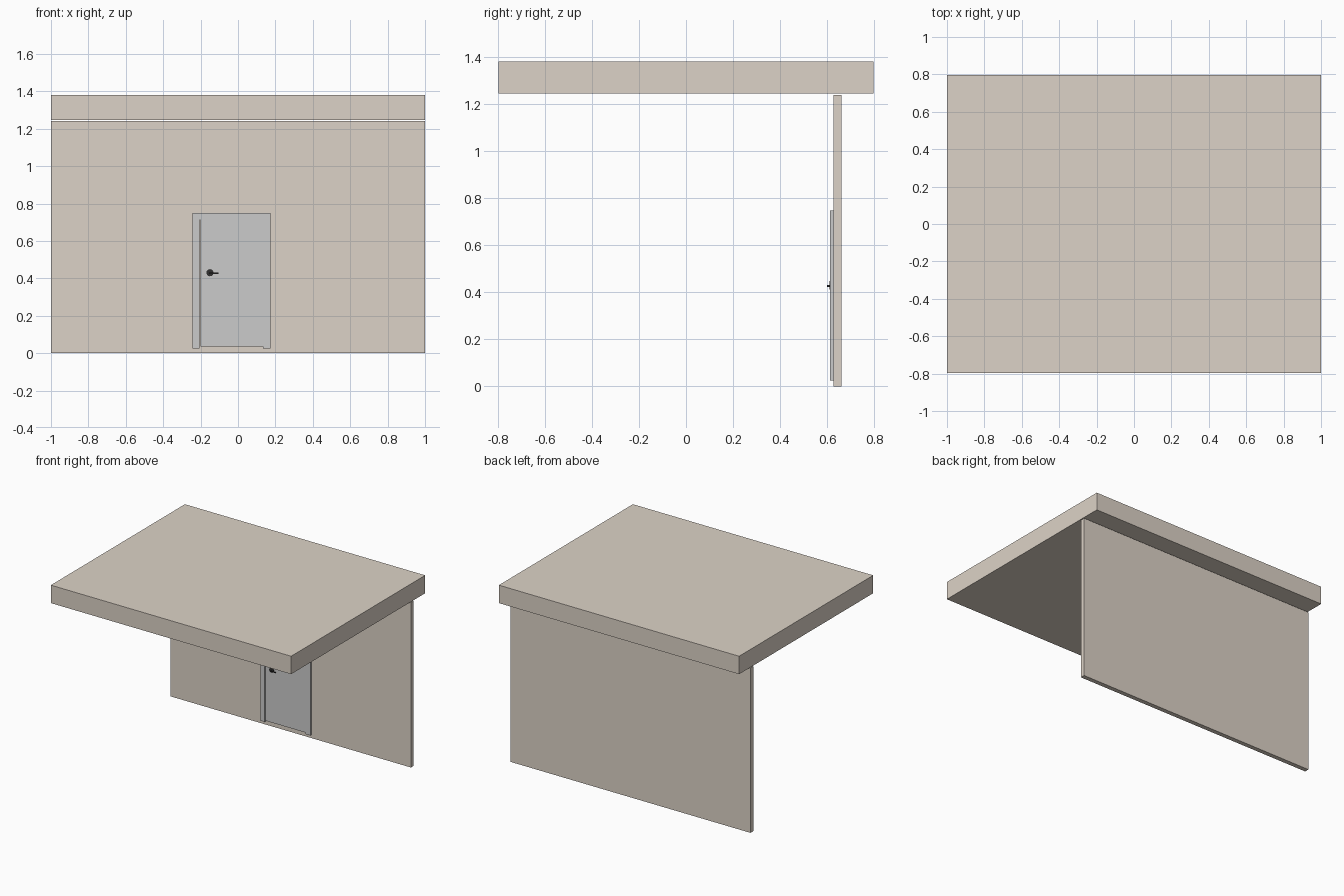
import bpy, bmesh, math
from mathutils import Matrix

if "Cube" in bpy.data.objects:
    bpy.data.objects.remove(bpy.data.objects["Cube"])

tan = bpy.data.materials.new("tan_plaster")
tan.diffuse_color = (0.72, 0.65, 0.57, 1)
tan.use_nodes = True
tan.node_tree.nodes["Principled BSDF"].inputs["Base Color"].default_value = tan.diffuse_color
black = bpy.data.materials.new("black_metal")
black.diffuse_color = (0.03, 0.03, 0.03, 1)
black.use_nodes = True
black.node_tree.nodes["Principled BSDF"].inputs["Base Color"].default_value = black.diffuse_color


def finish(name, bm, mat=None):
    bmesh.ops.recalc_face_normals(bm, faces=bm.faces)
    mesh = bpy.data.meshes.new(name)
    bm.to_mesh(mesh)
    bm.free()
    obj = bpy.data.objects.new(name, mesh)
    bpy.context.collection.objects.link(obj)
    if mat:
        mesh.materials.append(mat)
    return obj


def box(name, x, y, z, mat=None):
    bm = bmesh.new()
    bmesh.ops.create_cube(bm, size=1)
    for v in bm.verts:
        for i, (lo, hi) in enumerate((x, y, z)):
            v.co[i] = lo if v.co[i] < 0 else hi
    return finish(name, bm, mat)


def extrude_profile(name, points, y0, y1):
    bm = bmesh.new()
    face = bm.faces.new([bm.verts.new((x, y0, z)) for x, z in points])
    ext = bmesh.ops.extrude_face_region(bm, geom=[face])
    verts = [g for g in ext["geom"] if isinstance(g, bmesh.types.BMVert)]
    bmesh.ops.translate(bm, verts=verts, vec=(0, y1 - y0, 0))
    return finish(name, bm)


def disc(name, x, z, radius, y0, y1, segments):
    bm = bmesh.new()
    place = Matrix.Translation((x, (y0 + y1) / 2, z)) @ Matrix.Rotation(math.pi / 2, 4, 'X')
    bmesh.ops.create_cone(bm, cap_ends=True, segments=segments, radius1=radius,
                          radius2=radius, depth=y1 - y0, matrix=place)
    return finish(name, bm, black)


# Thick flat roof overhanging the back wall
box("roof_slab", (-1, 1), (-0.797, 0.797), (1.246, 1.381), tan)
box("back_wall", (-1, 1), (0.627, 0.661), (0, 1.24), tan)

# Door frame: upside-down U around the door leaf
extrude_profile("door_frame", [(-0.243, 0.025), (-0.243, 0.748), (0.174, 0.748), (0.174, 0.025),
                               (0.134, 0.025), (0.134, 0.712), (-0.207, 0.712), (-0.207, 0.025)],
                0.613, 0.63)

# Door leaf with a slim gap on the latch side
box("door_leaf", (-0.201, 0.134), (0.6135, 0.63), (0.036, 0.712))

# Lever handle: rosette, spindle and lever
disc("handle_rosette", -0.15, 0.43, 0.019, 0.611, 0.615, 24)
disc("handle_spindle", -0.15, 0.427, 0.004, 0.600, 0.612, 12)
box("handle_lever", (-0.154, -0.105), (0.599, 0.603), (0.424, 0.430), black)
